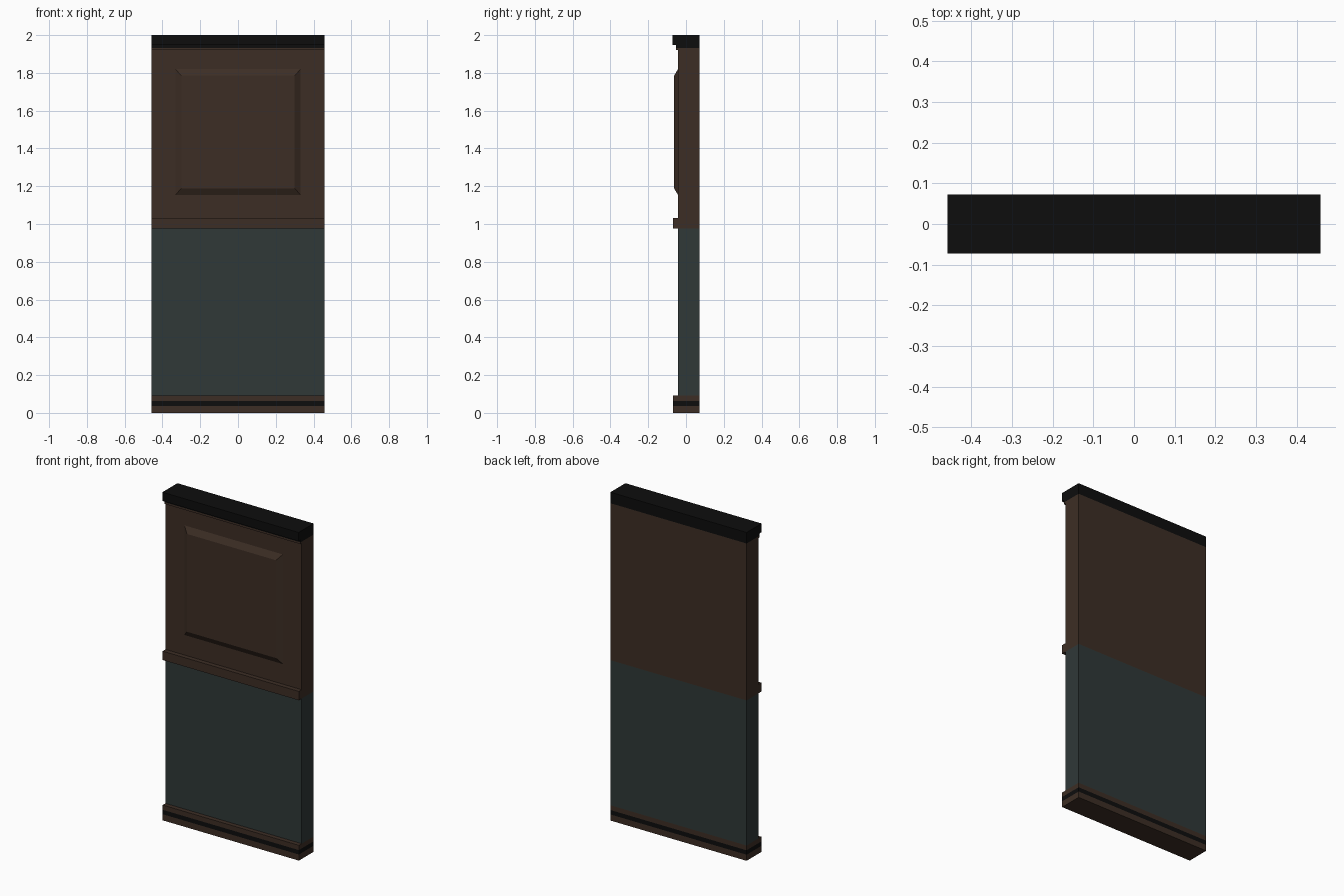
import bpy, bmesh

if "Cube" in bpy.data.objects:
    bpy.data.objects.remove(bpy.data.objects["Cube"])

W = 0.459      # half width
BACK = 0.072   # y of the flat back
WALL = -0.042  # y of the main wall face


def material(name, rgb):
    m = bpy.data.materials.new(name)
    m.diffuse_color = (*rgb, 1)
    m.use_nodes = True
    m.node_tree.nodes["Principled BSDF"].inputs["Base Color"].default_value = m.diffuse_color
    return m


brown = material("dark_brown_wood", (0.046, 0.027, 0.018))
teal = material("dark_teal_paint", (0.029, 0.040, 0.039))
black = material("black_trim", (0.004, 0.004, 0.004))


def finish(name, bm, mat):
    bmesh.ops.recalc_face_normals(bm, faces=bm.faces)
    mesh = bpy.data.meshes.new(name)
    bm.to_mesh(mesh)
    bm.free()
    mesh.materials.append(mat)
    ob = bpy.data.objects.new(name, mesh)
    bpy.context.collection.objects.link(ob)
    return ob


def strip(name, profile, mat):
    """Extrude a (y, z) profile across the full width."""
    bm = bmesh.new()
    face = bm.faces.new([bm.verts.new((-W, y, z)) for y, z in profile])
    ext = bmesh.ops.extrude_face_region(bm, geom=[face])
    verts = [g for g in ext["geom"] if isinstance(g, bmesh.types.BMVert)]
    bmesh.ops.translate(bm, verts=verts, vec=(2 * W, 0, 0))
    return finish(name, bm, mat)


def band(name, front, z0, z1, mat):
    return strip(name, [(front, z0), (BACK, z0), (BACK, z1), (front, z1)], mat)


# Skirting board with a black stripe
band("skirting_lower", -0.069, 0.0, 0.037, brown)
band("skirting_stripe", -0.069, 0.037, 0.064, black)
band("skirting_upper", -0.069, 0.064, 0.093, brown)

# Painted lower wall
band("lower_wall", WALL, 0.093, 0.977, teal)

# Wooden upper wall with projecting chair rail and small lip under the cap
strip("upper_wall", [
    (-0.070, 0.977), (BACK, 0.977), (BACK, 1.933), (-0.054, 1.933),
    (-0.054, 1.922), (WALL, 1.922), (WALL, 1.031), (-0.070, 1.031)], brown)

# Stepped black cap
strip("top_cap", [
    (-0.054, 1.933), (BACK, 1.933), (BACK, 2.0), (-0.072, 2.0),
    (-0.072, 1.947), (-0.054, 1.947)], black)

# Raised panel with bevelled border
bm = bmesh.new()
rings = []
for hx, hz, y in ((0.332, 0.334, WALL), (0.300, 0.298, -0.063)):
    rings.append([bm.verts.new((sx * hx, y, 1.487 + sz * hz))
                  for sx, sz in ((-1, -1), (1, -1), (1, 1), (-1, 1))])
outer, inner = rings
bm.faces.new(inner)
for i in range(4):
    j = (i + 1) % 4
    bm.faces.new((outer[i], outer[j], inner[j], inner[i]))
panel = finish("raised_panel", bm, brown)
